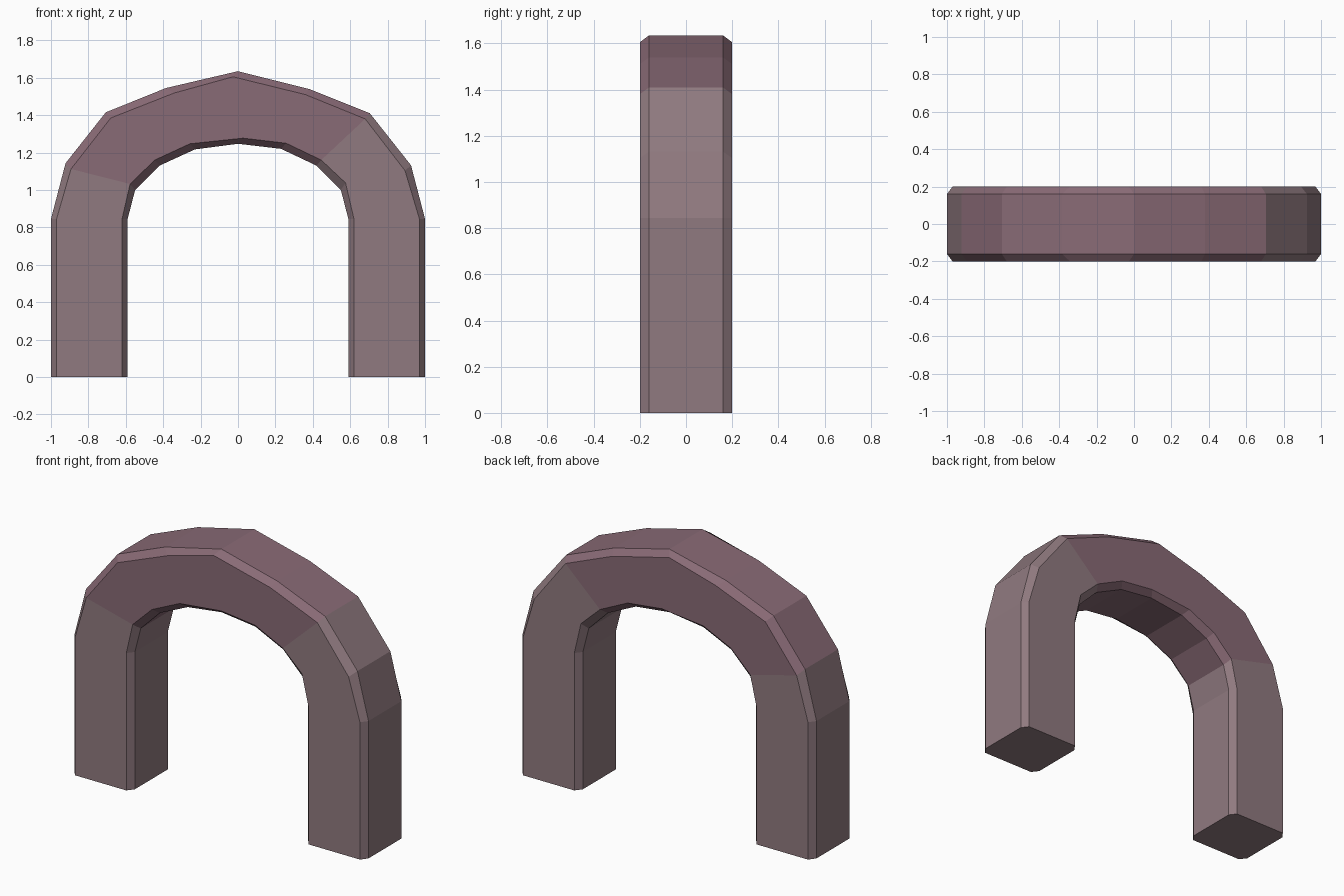
import bpy, bmesh

if "Cube" in bpy.data.objects:
    bpy.data.objects.remove(bpy.data.objects["Cube"])

# Sweep rails in the x-z plane, left foot to right foot
outer = [(-1, 0), (-1, .845), (-.922, 1.143), (-.707, 1.415), (-.385, 1.545), (0, 1.635),
         (.38, 1.54), (.705, 1.41), (.925, 1.132), (1, .845), (1, 0)]
outer_rim = [(-.97, 0), (-.97, .845), (-.893, 1.112), (-.68, 1.385), (-.342, 1.518), (-.027, 1.605),
             (.36, 1.51), (.68, 1.38), (.893, 1.103), (.97, .845), (.97, 0)]
inner_rim = [(-.62, 0), (-.62, .845), (-.577, 1.032), (-.445, 1.16), (-.257, 1.247), (.027, 1.277),
             (.257, 1.25), (.445, 1.16), (.575, 1.038), (.62, .845), (.62, 0)]
inner = [(-.59, 0), (-.59, .845), (-.55, 1.0), (-.42, 1.13), (-.23, 1.217), (0, 1.247),
         (.23, 1.22), (.42, 1.13), (.55, 1.0), (.59, .845), (.59, 0)]

# Chamfered rectangular cross-section: which rail at which depth
section = [(outer, -.16), (outer_rim, -.2), (inner_rim, -.2), (inner, -.16),
           (inner, .16), (inner_rim, .2), (outer_rim, .2), (outer, .16)]


def material(name, color):
    m = bpy.data.materials.new(name)
    m.diffuse_color = (*color, 1)
    m.use_nodes = True
    m.node_tree.nodes["Principled BSDF"].inputs["Base Color"].default_value = m.diffuse_color
    return m


# Stone arch: bridge the cross-sections and cap the feet
bm = bmesh.new()
rings = [[bm.verts.new((rail[i][0], y, rail[i][1])) for rail, y in section]
         for i in range(len(outer))]
for i, (a, b) in enumerate(zip(rings, rings[1:])):
    for k in range(8):
        n = (k + 1) % 8
        face = bm.faces.new((a[k], a[n], b[n], b[k]))
        face.material_index = 1 if 2 <= i <= 6 else 0
bm.faces.new(rings[0])
bm.faces.new(rings[-1])
bmesh.ops.recalc_face_normals(bm, faces=bm.faces)

mesh = bpy.data.meshes.new("arch")
bm.to_mesh(mesh)
bm.free()
mesh.materials.append(material("leg_stone", (.28, .195, .215)))
mesh.materials.append(material("crown_stone", (.25, .145, .18)))
bpy.context.collection.objects.link(bpy.data.objects.new("arch", mesh))
